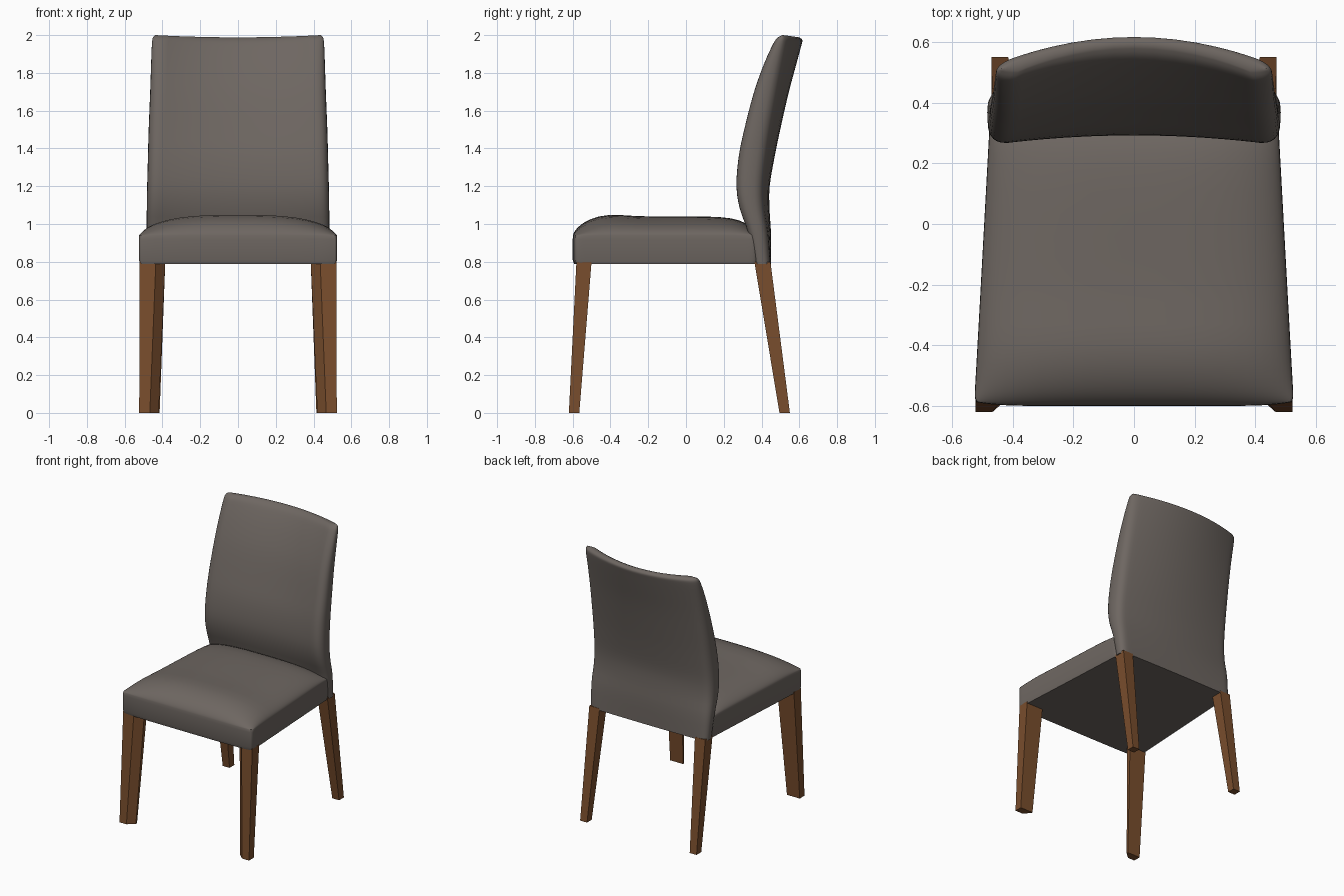
import bpy, bmesh, math

cube = bpy.data.objects.get("Cube")
if cube:
    bpy.data.objects.remove(cube)


def material(name, rgb):
    m = bpy.data.materials.new(name)
    m.use_nodes = True
    m.diffuse_color = (*rgb, 1)
    bsdf = m.node_tree.nodes["Principled BSDF"]
    bsdf.inputs["Base Color"].default_value = (*rgb, 1)
    bsdf.inputs["Roughness"].default_value = 0.8
    return m


fabric = material("grey brown fabric", (0.155, 0.134, 0.120))
wood = material("walnut wood", (0.19, 0.075, 0.026))


def finish(name, bm, mat, smooth=None):
    bmesh.ops.recalc_face_normals(bm, faces=bm.faces)
    me = bpy.data.meshes.new(name)
    bm.to_mesh(me)
    bm.free()
    ob = bpy.data.objects.new(name, me)
    bpy.context.collection.objects.link(ob)
    me.materials.append(mat)
    if smooth:
        bpy.ops.object.select_all(action="DESELECT")
        ob.select_set(True)
        bpy.context.view_layer.objects.active = ob
        bpy.ops.object.shade_smooth_by_angle(angle=math.radians(smooth))
    return ob


# Samples from -1 to 1, packed closer towards both ends
half = [0, .15, .3, .45, .6, .72, .81, .87, .91, .94, .965, .985, .996, 1]
span = [-u for u in reversed(half[1:])] + half


def seat():
    y0, y1 = -0.598, 0.372
    bm = bmesh.new()
    rows = []
    for v in span:
        row = []
        for u in span:
            yl = (y0 + y1) / 2 + v * (y1 - y0) / 2
            w = 0.525 - 0.053 * (v + 1) / 2
            crown = (1 - abs(u) ** 3) ** 0.6 * (1 - abs(v) ** 6) ** 0.7
            z = 0.94 + crown * (0.1 + 0.012 * math.exp(-((yl + 0.42) / 0.12) ** 2))
            # round the corners and bow the front edge slightly
            x = u * w * (1 - 0.02 * abs(v) ** 60)
            y = yl + (0.012 * abs(u) ** 8 if v < 0 else 0) * v * v
            row.append(bm.verts.new((x, y, z)))
        rows.append(row)
    for a, b in zip(rows, rows[1:]):
        for i in range(len(a) - 1):
            bm.faces.new((a[i], a[i + 1], b[i + 1], b[i]))
    # side walls, dropped ring by ring from the rim
    edges = [e for e in bm.edges if e.is_boundary]
    for z, s in ((0.92, 1.003), (0.81, 1.0), (0.787, 0.988)):
        ext = bmesh.ops.extrude_edge_only(bm, edges=edges)["geom"]
        edges = [g for g in ext if isinstance(g, bmesh.types.BMEdge)]
        for p in (g for g in ext if isinstance(g, bmesh.types.BMVert)):
            p.co = (p.co.x * s, p.co.y * s, z)
    bmesh.ops.holes_fill(bm, edges=edges, sides=0)
    finish("seat", bm, fabric, 45)


def spline(rows, steps):
    """Smooth curve through every row of values."""
    out = []
    for i in range(len(rows) - 1):
        a, b = rows[max(i - 1, 0)], rows[i]
        c, d = rows[i + 1], rows[min(i + 2, len(rows) - 1)]
        for k in range(steps):
            t = k / steps
            out.append([q + 0.5 * t * (r - p + t * (2 * p - 5 * q + 4 * r - s
                        + t * (3 * (q - r) + s - p)))
                        for p, q, r, s in zip(a, b, c, d)])
    return out + [rows[-1]]


def backrest():
    # height, half width, front at the sides, back at the middle, front bow, back bow
    profile = [
        (0.787, .475, .360, .450, 0, .005),
        (0.95, .483, .330, .450, .010, .020),
        (1.08, .483, .285, .442, .020, .035),
        (1.20, .481, .267, .443, .025, .040),
        (1.35, .477, .278, .468, .030, .050),
        (1.50, .473, .308, .499, .040, .060),
        (1.70, .465, .360, .544, .050, .070),
        (1.85, .460, .413, .583, .062, .080),
        (1.95, .456, .458, .609, .072, .086),
        (1.985, .451, .480, .616, .078, .090),
        (2.00, .438, .505, .600, .080, .085),
    ]
    bm = bmesh.new()
    rings = []
    for z, w, yf, yb, bf, bb in spline(profile, 3):
        front, back = [], []
        for u in span:
            a = abs(u)
            t = max(0, (a - 0.87) / 0.13)
            e = (1 - t ** 2.6) ** (1 / 2.6)
            f = yf + bf * (1 - min(a, .87) ** 2 / .76)
            b = yb - bb * a * a
            mid, h = (f + b) / 2, (b - f) / 2
            zz = z - 0.012 * (1 - a * a) * max(0, (z - 1.6) / 0.4)
            front.append(bm.verts.new((u * w, mid - h * e, zz)))
            back.append(bm.verts.new((u * w, mid + h * e, zz)))
        rings.append((front, back))
    n = len(span)
    for lo, hi in zip(rings, rings[1:]):
        for s in (0, 1):
            for i in range(n - 1):
                bm.faces.new((lo[s][i], lo[s][i + 1], hi[s][i + 1], hi[s][i]))
    for front, back in (rings[0], rings[-1]):
        for i in range(n - 1):
            bm.faces.new((front[i], front[i + 1], back[i + 1], back[i]))
    bmesh.ops.remove_doubles(bm, verts=bm.verts, dist=1e-5)
    finish("backrest", bm, fabric, 50)


def leg(name, side, foot, top):
    """Tapered leg between two outlines of the same point count."""
    bm = bmesh.new()
    lo = [bm.verts.new((side * x, y, 0)) for x, y in foot]
    hi = [bm.verts.new((side * x, y, 0.80)) for x, y in top]
    bm.faces.new(lo)
    bm.faces.new(hi)
    for i in range(len(lo)):
        j = (i + 1) % len(lo)
        bm.faces.new((lo[i], lo[j], hi[j], hi[i]))
    finish(name, bm, wood)


seat()
backrest()

# Front legs have a slanted inner front corner, back legs are square and raked
front_foot = [(.523, -.62), (.467, -.62), (.42, -.578), (.42, -.565), (.523, -.565)]
front_top = [(.521, -.58), (.435, -.58), (.385, -.53), (.385, -.50), (.521, -.50)]
back_foot = [(.47, .495), (.47, .55), (.415, .55), (.415, .495)]
back_top = [(.468, .362), (.468, .447), (.385, .447), (.385, .362)]
for side, word in ((1, "left"), (-1, "right")):
    leg("front_leg_" + word, side, front_foot, front_top)
    leg("back_leg_" + word, side, back_foot, back_top)
